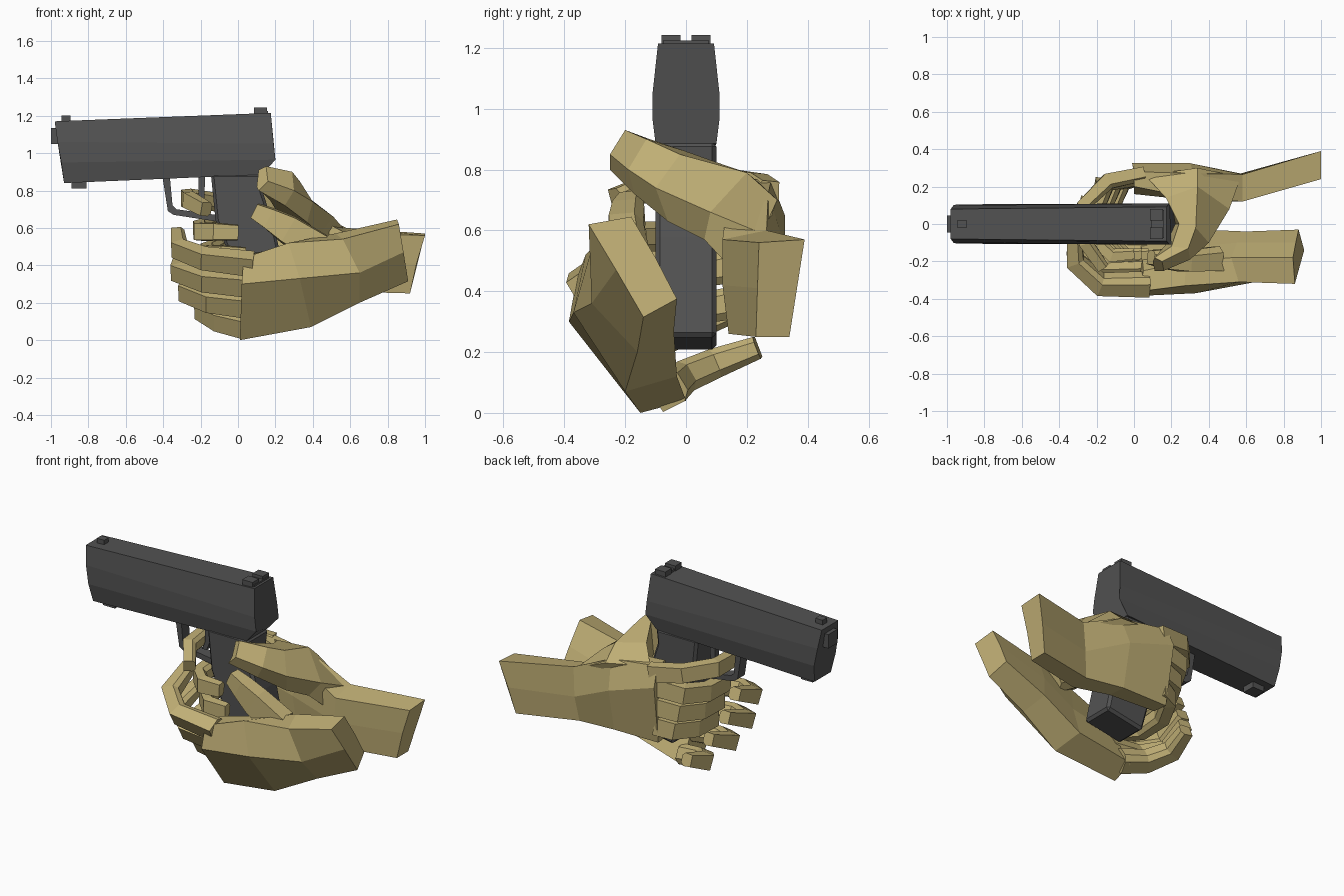
import bpy, bmesh
from mathutils import Vector


def material(name, rgb):
    m = bpy.data.materials.new(name)
    m.diffuse_color = (*rgb, 1)
    return m


STEEL = material("dark_steel", (0.085, 0.085, 0.085))
GLOVE = material("tan_glove", (0.53, 0.43, 0.18))


def loft(name, rings, mat):
    """Skin a list of equal-sized point rings and cap both ends."""
    bm = bmesh.new()
    vs = [[bm.verts.new(p) for p in r] for r in rings]
    n = len(rings[0])
    for a, b in zip(vs, vs[1:]):
        for i in range(n):
            j = (i + 1) % n
            bm.faces.new((a[i], a[j], b[j], b[i]))
    bm.faces.new(vs[0])
    bm.faces.new(vs[-1])
    bmesh.ops.recalc_face_normals(bm, faces=bm.faces)
    me = bpy.data.meshes.new(name)
    bm.to_mesh(me)
    bm.free()
    me.materials.append(mat)
    ob = bpy.data.objects.new(name, me)
    bpy.context.collection.objects.link(ob)
    return ob


def extrude(name, profile, hw, mat=STEEL, bevel=0):
    """Extrude an x-z profile symmetrically along y."""
    ob = loft(name, [[(x, s * hw, z) for x, z in profile] for s in (-1, 1)], mat)
    if bevel:
        b = ob.modifiers.new("bevel", "BEVEL")
        b.width, b.segments = bevel, 1
    return ob


def box(name, x0, x1, y0, y1, z0, z1):
    return loft(name, [[(x, y0, z0), (x, y1, z0), (x, y1, z1), (x, y0, z1)] for x in (x0, x1)], STEEL)


SECTION = [(1, .55), (.5, 1), (-.9, .9), (-.9, -.9), (.5, -1), (1, -.55)]


def digit(name, path, up=(0, 0, 1), flip=1):
    """Finger: rows of x, y, z, thickness, height; chamfered on the outer side."""
    pts = [Vector(p[:3]) for p in path]
    rings = []
    for i, p in enumerate(pts):
        t = (pts[min(i + 1, len(pts) - 1)] - pts[max(i - 1, 0)]).normalized()
        side = t.cross(Vector(up)).normalized() * flip
        high = side.cross(t).normalized()
        w, h = path[i][3:]
        rings.append([p + side * w * a + high * h * b for a, b in SECTION])
    return loft(name, rings, GLOVE)


# Pistol slide and frame
front = [(-.98, .08, 1.17), (-.965, .1, 1.06), (-.945, .105, .95), (-.93, .08, .84)]
rear = [(.175, .092, 1.215), (.19, .11, 1.05), (.2, .11, .965), (.13, .1, .885)]
loft("slide", [r + [(x, -y, z) for x, y, z in reversed(r)] for r in (front, rear)], STEEL)
box("barrel", -1.0, -.95, -.045, .045, 1.05, 1.135)
box("front_sight", -.945, -.895, -.022, .022, 1.16, 1.2)
box("rear_sight_base", .09, .16, -.075, .075, 1.19, 1.225)
for s, tag in ((-1, "a"), (1, "b")):
    y0, y1 = sorted((s * .018, s * .08))
    box("rear_sight_" + tag, .085, .155, y0, y1, 1.2, 1.243)
box("rail_lug", -.89, -.81, -.04, .04, .81, .86)

# Grip, guard and trigger
extrude("grip", [(-.145, .89), (-.12, .64), (-.05, .46), (.02, .205), (.27, .25),
                 (.2, .58), (.13, .8), (.14, .89)], .1, bevel=.015)
extrude("trigger_guard", [(-.405, .88), (-.375, .69), (-.345, .67), (-.12, .635), (-.12, .67),
                          (-.33, .7), (-.35, .72), (-.365, .88)], .035)
extrude("trigger", [(-.21, .89), (-.21, .76), (-.23, .71), (-.2, .71), (-.18, .76), (-.175, .89)], .02)

# Rear hand: wrist, palm and knuckles
loft("gripping_palm", [
    [(1, .24, .56), (1, .39, .57), (.955, .365, .41), (.92, .34, .25), (.92, .23, .25), (.955, .235, .41)],
    [(.58, .12, .57), (.58, .265, .6), (.57, .27, .42), (.55, .25, .27), (.55, .14, .26), (.57, .12, .42)],
    [(.3, .14, .72), (.32, .27, .72), (.3, .325, .55), (.3, .27, .29), (.3, .15, .3), (.28, .13, .5)],
    [(.0, .2, .77), (.0, .28, .765), (-.01, .325, .65), (0, .27, .29), (0, .17, .3), (0, .16, .55)]], GLOVE)

# Rear hand fingers wrapping the grip
digit("trigger_finger", [(.05, .27, .71, .04, .055), (-.14, .23, .74, .045, .05), (-.27, .1, .76, .04, .05),
                         (-.26, -.1, .75, .04, .045), (-.17, -.23, .7, .035, .04)], flip=-1)
for i, tag in enumerate(("middle", "ring", "little")):
    z, o = .6 - .12 * i, .04 * i
    digit("grip_finger_" + tag, [
        (.03, .25, z + .03, .045, .058), (-.14 + o, .22, z + .01, .045, .055),
        (-.2 + o, .09, z - .01, .045, .052), (-.2 + o, -.09, z - .02, .04, .05),
        (-.12 + o, -.17, z - .02, .04, .048), (.0 + o, -.16, z - .025, .03, .042)], flip=-1)

# Rear hand web and thumb crossing behind the grip
loft("gripping_thumb", [
    [(.06, .26, .74), (.34, .3, .7), (.57, .25, .59), (.55, .2, .42), (.15, .2, .5)],
    [(.17, .14, .81), (.34, .2, .79), (.51, .08, .66), (.44, .06, .57), (.2, .12, .62)],
    [(.24, .0, .86), (.33, -.02, .85), (.4, -.1, .74), (.37, -.06, .63), (.22, .0, .67)],
    [(.2, -.12, .9), (.29, -.13, .9), (.3, -.19, .8), (.25, -.17, .72), (.17, -.11, .75)],
    [(.11, -.18, .91), (.15, -.2, .93), (.16, -.25, .85), (.11, -.25, .8), (.1, -.2, .82)]], GLOVE)

# Front hand: wrist, palm and knuckles cupping from below
loft("support_palm", [
    [(.85, -.18, .645), (.86, -.32, .62), (.885, -.23, .47), (.91, -.14, .315), (.88, -.03, .375), (.865, -.1, .51)],
    [(.52, -.18, .57), (.56, -.31, .54), (.65, -.31, .36), (.65, -.16, .2), (.6, -.04, .27), (.55, -.1, .42)],
    [(.28, -.2, .5), (.27, -.33, .52), (.33, -.37, .33), (.39, -.2, .07), (.36, -.03, .12), (.33, -.12, .32)],
    [(.05, -.25, .46), (.03, -.36, .44), (.02, -.385, .3), (.01, -.15, 0), (.02, 0, .04), (.04, -.13, .27)]], GLOVE)


def mix(a, b, t, bulge):
    return tuple(p + (q - p) * t for p, q in zip(a, b)), bulge * t * (1 - t) * 4


# Front hand fingers, fanned from the index to the little finger
INDEX = [(.08, -.32, .41), (-.18, -.32, .44), (-.315, -.2, .49), (-.325, -.01, .57)]
LITTLE = [(.05, -.06, .075), (-.1, -.02, .11), (-.19, .09, .16), (-.17, .235, .215)]
for i, tag in enumerate(("index", "middle", "ring", "little")):
    rows = []
    for k, (a, b) in enumerate(zip(INDEX, LITTLE)):
        (x, y, z), out = mix(a, b, i / 3, (0, .03, .05, .03)[k])
        size = (.06, .055, .05, .038)[k]
        rows.append((x - out, y - out * .7, z - out * .3, size, size))
    digit("support_finger_" + tag, rows, up=(0, -.5, .85))

# Front hand thumb lying along the grip
digit("support_thumb", [(.44, -.19, .49, .07, .08), (.27, -.2, .59, .06, .08),
                        (.17, -.19, .65, .055, .06), (.09, -.18, .69, .04, .045)])
